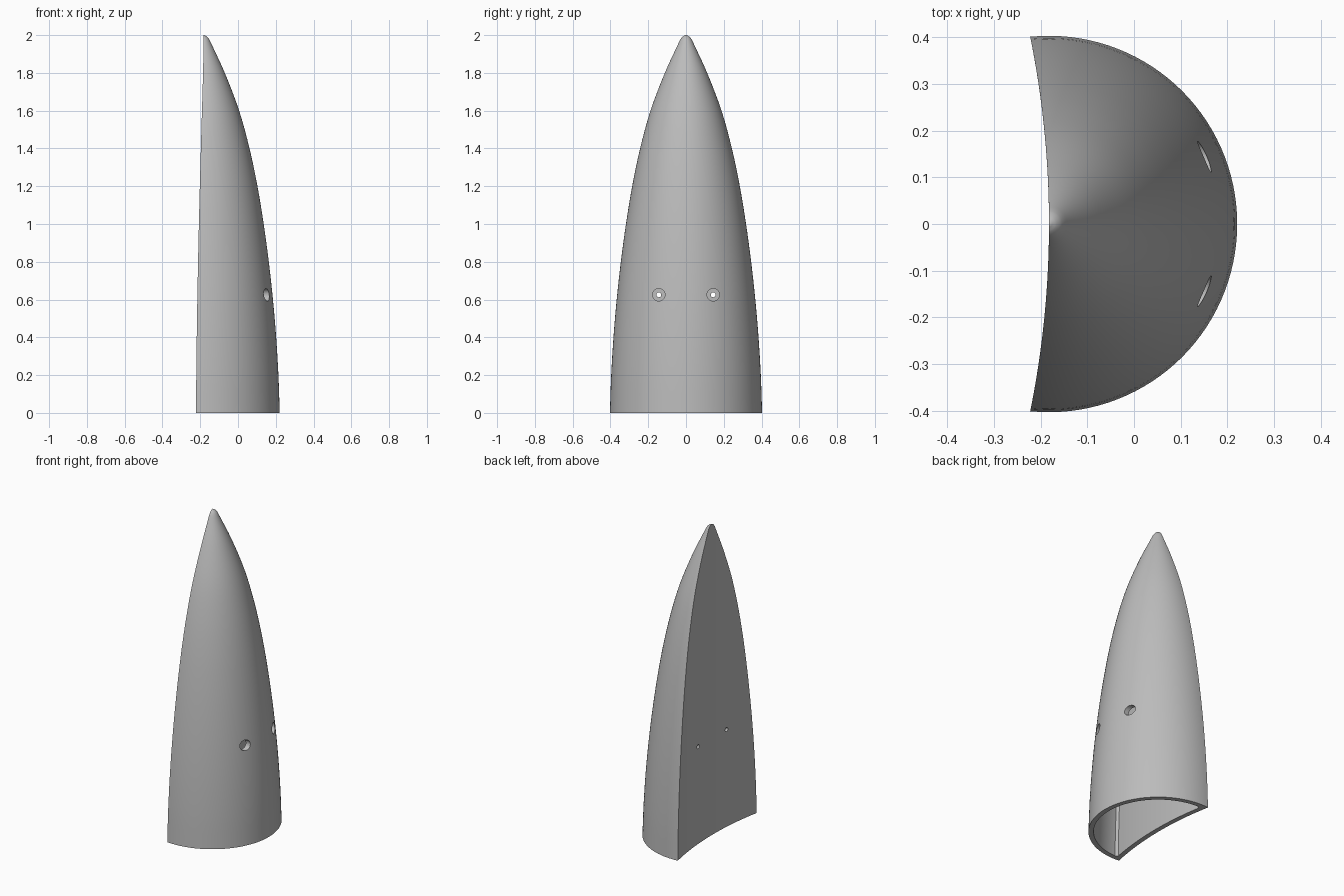
import bpy, bmesh, math
from mathutils import Matrix

if "Cube" in bpy.data.objects:
    bpy.data.objects.remove(bpy.data.objects["Cube"])

AXIS = -0.182      # x of the nose axis
BACK_R = 2.02      # radius of the hollowed back
WALL = 0.03
PROFILE = [(0, .403), (.2, .396), (.4, .384), (.6, .367), (.8, .345), (1, .318),
           (1.2, .285), (1.4, .243), (1.6, .188), (1.8, .112), (1.95, .043),
           (1.98, .028), (1.993, .016), (2, .003)]

grey = bpy.data.materials.new("plain grey")
grey.use_nodes = True
grey.diffuse_color = (0.5, 0.5, 0.5, 1)
grey.node_tree.nodes["Principled BSDF"].inputs["Base Color"].default_value = (0.5, 0.5, 0.5, 1)


def smooth_profile(points, steps):
    """Catmull-Rom refinement, with slopes scaled to the spacing."""
    def slope(i):
        a, b = points[max(i - 1, 0)], points[min(i + 1, len(points) - 1)]
        return (b[1] - a[1]) / (b[0] - a[0])
    out = []
    for i in range(len(points) - 1):
        (z0, r0), (z1, r1) = points[i], points[i + 1]
        h = z1 - z0
        for k in range(steps):
            t = k / steps
            r = (r0 * (2*t**3 - 3*t*t + 1) + r1 * (3*t*t - 2*t**3)
                 + h * slope(i) * (t**3 - 2*t*t + t) + h * slope(i + 1) * (t**3 - t*t))
            out.append((z0 + h * t, r))
    return out + [points[-1]]


def back_x(y):
    return AXIS - BACK_R + math.sqrt(BACK_R**2 - y * y)


def section(r, inset, arc=64, back=20):
    """Round front closed by the concave back; an inset section has cut corners."""
    y = r
    for _ in range(20):
        d = back_x(y) + inset - AXIS
        y = math.sqrt(max(r * r - d * d, 0))
    end = math.atan2(y, d)
    trim = 0.03 if inset else 0
    a = end * (1 - trim)
    pts = [(AXIS + r * math.cos(t), r * math.sin(t))
           for t in (-a + 2 * a * i / arc for i in range(arc + 1))]
    w = y * (1 - trim)
    first = 0 if inset else 1
    for i in range(first, back + 1 - first):
        yy = w - 2 * w * i / back
        pts.append((back_x(yy) + inset, yy))
    return pts


def make_object(name, bm):
    bmesh.ops.recalc_face_normals(bm, faces=bm.faces)
    mesh = bpy.data.meshes.new(name)
    bm.to_mesh(mesh)
    bm.free()
    obj = bpy.data.objects.new(name, mesh)
    bpy.context.collection.objects.link(obj)
    mesh.materials.append(grey)
    return obj


def loft(name, levels, inset):
    bm = bmesh.new()
    rings = [[bm.verts.new((x, y, z)) for x, y in section(r, inset)] for z, r in levels]
    n = len(rings[0])
    for low, high in zip(rings, rings[1:]):
        for i in range(n):
            j = (i + 1) % n
            bm.faces.new((low[i], low[j], high[j], high[i]))
    bm.faces.new(rings[0])
    bm.faces.new(rings[-1])
    return make_object(name, bm)


def drill(name, radius, x0, x1, y, z):
    bm = bmesh.new()
    place = Matrix.Translation(((x0 + x1) / 2, y, z)) @ Matrix.Rotation(math.pi / 2, 4, "Y")
    bmesh.ops.create_cone(bm, cap_ends=True, segments=32, radius1=radius,
                          radius2=radius, depth=x1 - x0, matrix=place)
    return make_object(name, bm)


# Outer body, cavity and screw holes
levels = smooth_profile(PROFILE, 4)
nose = loft("nose_half_shell", levels, 0)
inner = [(z, r - WALL) for z, r in levels if r > WALL * 2.6]
cutters = [loft("cavity_cutter", [(-0.05, inner[0][1])] + inner, WALL)]
for side, y in (("right", -0.144), ("left", 0.144)):
    cutters.append(drill(side + "_head_hole_cutter", 0.033, -0.05, 0.4, y, 0.625))
    cutters.append(drill(side + "_screw_hole_cutter", 0.013, -0.4, 0.0, y, 0.625))

bpy.context.view_layer.objects.active = nose
for cutter in cutters:
    mod = nose.modifiers.new(cutter.name, "BOOLEAN")
    mod.operation = "DIFFERENCE"
    mod.solver = "EXACT"
    mod.object = cutter
    bpy.ops.object.modifier_apply(modifier=mod.name)
    bpy.data.objects.remove(cutter)

# Smooth skin with crisp rims
bpy.ops.object.select_all(action="DESELECT")
nose.select_set(True)
bpy.ops.object.shade_smooth_by_angle(angle=math.radians(30))
